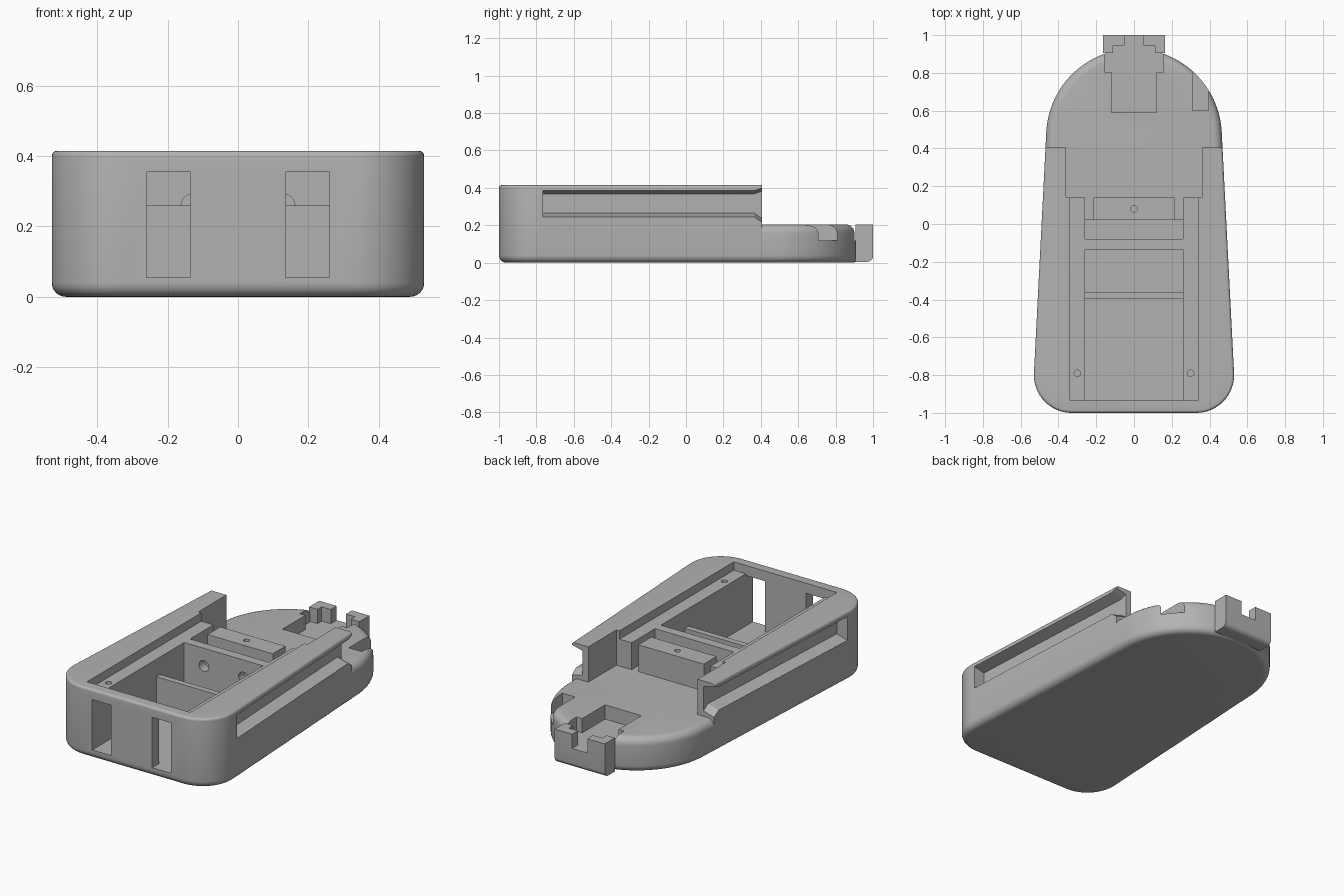
import bpy, bmesh, math
from mathutils import Vector

cube = bpy.data.objects.get("Cube")
if cube:
    bpy.data.objects.remove(cube, do_unlink=True)

grey = bpy.data.materials.new("plain_grey")
grey.use_nodes = True
COLOUR = (0.45, 0.45, 0.45, 1)
grey.diffuse_color = COLOUR
grey.node_tree.nodes["Principled BSDF"].inputs["Base Color"].default_value = COLOUR

HEIGHT, DECK, LEDGE, FLOOR = 0.415, 0.205, 0.365, 0.055
STEP = 0.405          # where the tall body drops to the deck
POCKET = 0.12         # floor of the rear pockets


def make_object(name, bm):
    bmesh.ops.recalc_face_normals(bm, faces=bm.faces)
    mesh = bpy.data.meshes.new(name)
    bm.to_mesh(mesh)
    bm.free()
    mesh.materials.append(grey)
    obj = bpy.data.objects.new(name, mesh)
    bpy.context.collection.objects.link(obj)
    return obj


def loft(rings):
    """Closed solid through rings of equal point count."""
    bm = bmesh.new()
    loops = [[bm.verts.new(p) for p in ring] for ring in rings]
    n = len(loops[0])
    for a, b in zip(loops, loops[1:]):
        for i in range(n):
            j = (i + 1) % n
            bm.faces.new((a[i], a[j], b[j], b[i]))
    bm.faces.new(loops[0][::-1])
    bm.faces.new(loops[-1])
    return bm


def box(x0, x1, y0, y1, z0, z1):
    return loft([[(x0, y0, z), (x1, y0, z), (x1, y1, z), (x0, y1, z)] for z in (z0, z1)])


def cylinder(axis, x, y, z, r, half):
    ring = []
    for side in (-half, half):
        pts = []
        for i in range(24):
            a = math.tau * i / 24
            c, s = r * math.cos(a), r * math.sin(a)
            pts.append((x + c, y + s, z + side) if axis == "z" else (x + c, y + side, z + s))
        ring.append(pts)
    return loft(ring)


def cut(target, *solids):
    """Subtract each solid, then discard the cutters."""
    for bm in solids:
        cutter = make_object("cutter", bm)
        cutter.hide_render = True
        mod = target.modifiers.new("cut", "BOOLEAN")
        mod.operation, mod.solver, mod.object = "DIFFERENCE", "EXACT", cutter
        bpy.context.view_layer.objects.active = target
        bpy.ops.object.modifier_apply(modifier=mod.name)
        bpy.data.objects.remove(cutter, do_unlink=True)


def arc(cx, cy, r, start, end, steps):
    return [Vector((cx + r * math.cos(math.radians(start + (end - start) * i / steps)),
                    cy + r * math.sin(math.radians(start + (end - start) * i / steps))))
            for i in range(steps + 1)]


# Plan outline: tapered body, rounded front corners, round back
OUTLINE = (arc(0.33, -0.8, 0.2, -90, 3, 16) + arc(0, 0.463, 0.465, 3, 177, 56)
           + arc(-0.33, -0.8, 0.2, 177, 270, 16))


def ring_at(z, inset):
    pts, n = [], len(OUTLINE)
    for i, p in enumerate(OUTLINE):
        a = (p - OUTLINE[i - 1]).normalized()
        b = (OUTLINE[(i + 1) % n] - p).normalized()
        t = (a + b).normalized()
        pts.append((p.x - t.y * inset, p.y + t.x * inset, z))
    return pts


def shell(top, top_r, bottom_r=0.04, steps=6):
    rings = []
    for i in range(steps + 1):
        a = math.pi / 2 * i / steps
        rings.append(ring_at(bottom_r * (1 - math.sin(a)), bottom_r * (1 - math.cos(a))))
    rings.reverse()
    rings = rings[::-1] if rings[0][0][2] > rings[-1][0][2] else rings
    rings.sort(key=lambda r: r[0][2])
    for i in range(steps + 1):
        a = math.pi / 2 * i / steps
        rings.append(ring_at(top - top_r * (1 - math.sin(a)), top_r * (1 - math.cos(a))))
    return loft(rings)


def side_x(y):
    return 0.53 + (0.465 - 0.53) * (y + 0.8) / 1.28


# Main body
body = make_object("main_body", shell(HEIGHT, 0.015))
cut(body,
    box(-1, 1, STEP, 2, -1, 1),
    box(-0.36, 0.36, 0.14, 0.6, DECK, 1),              # open rear bay
    box(-0.34, 0.34, -0.935, 0.16, LEDGE, 1),          # lid recess
    box(-0.26, 0.26, -0.935, -0.395, FLOOR, 1),        # front compartment
    box(-0.26, 0.26, -0.36, -0.135, FLOOR, 1),         # middle compartment
    box(-0.26, 0.26, -0.5, -0.2, 0.26, 1),             # low divider top
    box(-0.26, 0.26, -0.08, 0.02, FLOOR, 1),           # trench
    cylinder("z", 0, 0.08, LEDGE, 0.017, 0.1))         # bridge screw hole

for s in (-1, 1):
    def side_box(x0, x1, *rest):
        return box(min(s * x0, s * x1), max(s * x0, s * x1), *rest)

    # Side rail groove, flared at its open rear end
    groove = []
    for y, flare in ((-0.765, 0), (0.365, 0), (STEP + 0.01, 0.035)):
        x = side_x(y)
        groove.append([(s * (x + 0.07), y, 0.225 - flare), (s * (x - 0.07), y, 0.265 - flare),
                       (s * (x - 0.07), y, 0.368 + flare / 2), (s * (x + 0.07), y, 0.402 + flare / 2)])
    cut(body,
        side_box(0.215, 0.26, 0.01, 0.2, DECK, 1),         # gap beside bridge
        side_box(0.135, 0.26, -1.1, -0.92, FLOOR, 0.355),  # front window
        cylinder("y", s * 0.13, -0.108, 0.26, 0.032, 0.04),
        cylinder("z", s * 0.3, -0.79, LEDGE, 0.017, 0.1),
        loft(groove))

# Low rear deck with stepped pocket and side notch
deck = make_object("rear_deck", shell(DECK, 0.045))
cut(deck,
    box(-1, 1, -2, STEP, -1, 1),
    box(-0.12, 0.12, 0.59, 0.85, POCKET, 1),
    box(-0.157, 0.157, 0.805, 1.1, POCKET, 1),
    box(0.31, 0.395, 0.6, 1.1, POCKET, 1))

# Rear bracket with a central slot
bm = box(-0.165, 0.165, 0.905, 1, 0.005, DECK)
lower = [e for e in bm.edges if all(v.co.y > 0.99 and v.co.z < 0.1 for v in e.verts)]
bmesh.ops.bevel(bm, geom=lower, offset=0.03, segments=5, profile=0.5, affect="EDGES")
bracket = make_object("rear_bracket", bm)
cut(bracket,
    box(-0.11, 0.11, 0.8, 0.945, POCKET, 1),
    box(-0.05, 0.05, 0.8, 1.1, POCKET, 1))

# Smooth rounded edges, keep hard corners
for obj in (body, deck, bracket):
    bpy.ops.object.select_all(action="DESELECT")
    obj.select_set(True)
    bpy.context.view_layer.objects.active = obj
    bpy.ops.object.shade_smooth_by_angle(angle=math.radians(30))
